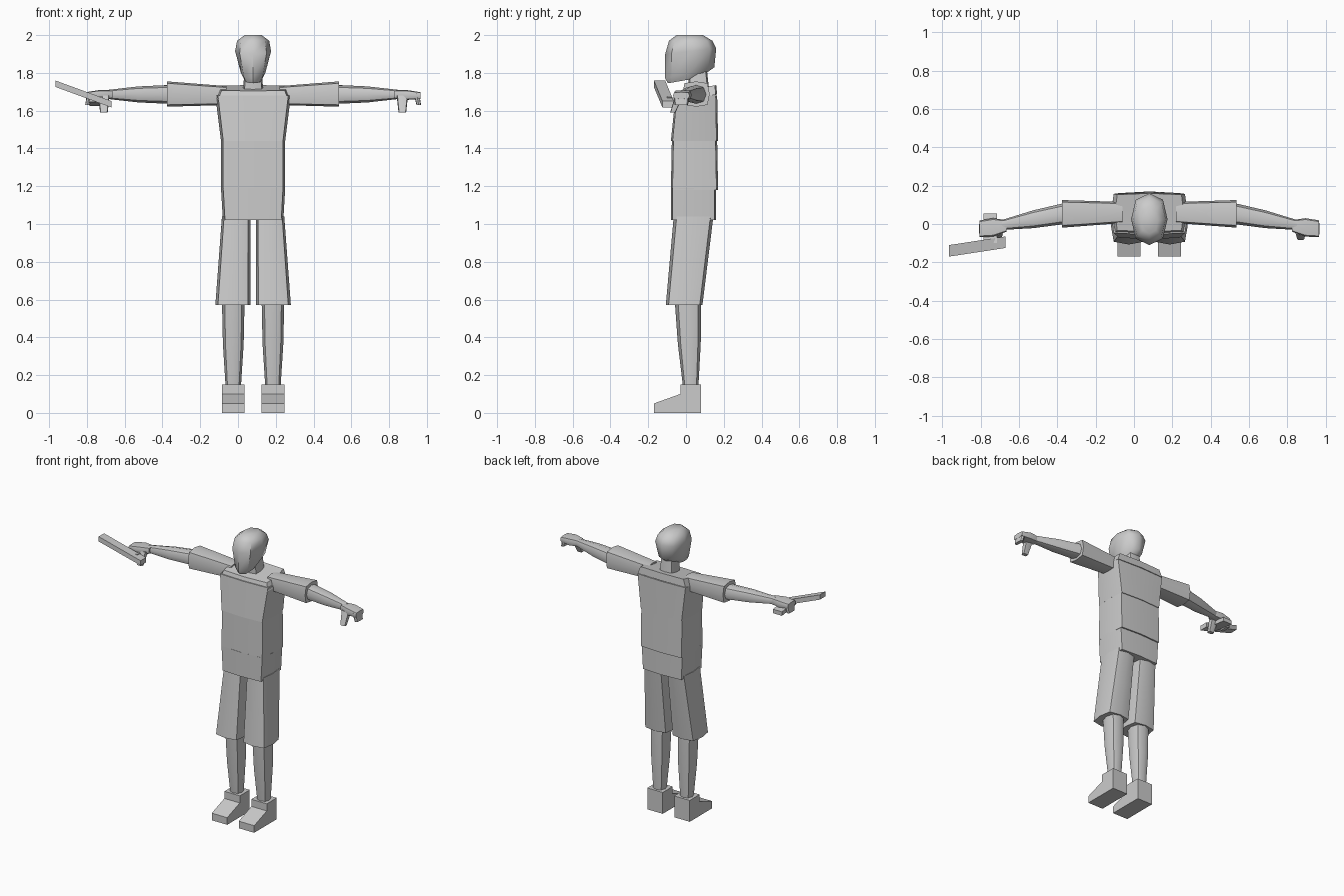
import bpy, bmesh, math
from mathutils import Vector

if "Cube" in bpy.data.objects:
    bpy.data.objects.remove(bpy.data.objects["Cube"])

BODY_MIDDLE = Vector((0.08, 0, 0))  # the long bar shifts the body off centre

clay = bpy.data.materials.new("clay_grey")
clay.use_nodes = True
clay.diffuse_color = (0.6, 0.6, 0.6, 1)
shader = clay.node_tree.nodes["Principled BSDF"]
shader.inputs["Base Color"].default_value = clay.diffuse_color


def ring_points(axis, centre, half_u, half_v, lean, squareness, side):
    """Eight points around a centre: four side middles and four corners."""
    points = []
    for u in (-1, 0, 1):
        for v in (-1, 0, 1):
            if u == 0 and v == 0:
                continue
            corner = squareness if u and v else 1
            a, b, w = u * corner * half_u, v * corner * half_v, v * corner * lean
            offset = {"x": (w, a, b), "y": (a, w, b), "z": (a, b, w)}[axis]
            point = Vector(centre) + Vector(offset)
            point.x *= side
            points.append((math.atan2(v, u), point + BODY_MIDDLE))
    points.sort(key=lambda item: item[0])
    return [point for turn, point in points]


def loft(name, axis, rings, squareness=0.85, side=1, crease=50):
    """Skin a chain of rings, each (centre, half_u, half_v, lean)."""
    bm = bmesh.new()
    loops = []
    for centre, half_u, half_v, lean in rings:
        points = ring_points(axis, centre, half_u, half_v, lean, squareness, side)
        loops.append([bm.verts.new(point) for point in points])
    for low, high in zip(loops, loops[1:]):
        for i in range(len(low)):
            bm.faces.new((low[i - 1], low[i], high[i], high[i - 1]))
    bm.faces.new(loops[0])
    bm.faces.new(loops[-1])
    bmesh.ops.recalc_face_normals(bm, faces=bm.faces)
    mesh = bpy.data.meshes.new(name)
    bm.to_mesh(mesh)
    bm.free()
    mesh.shade_smooth()
    mesh.set_sharp_from_angle(angle=math.radians(crease))
    mesh.materials.append(clay)
    part = bpy.data.objects.new(name, mesh)
    bpy.context.collection.objects.link(part)


def limb(name, axis, start, end, start_size, end_size, bulge=0.0, lean=0.0, **options):
    """Tapered part from start to end, swelling by bulge halfway along."""
    start, end = Vector(start), Vector(end)
    start_size, end_size = Vector(start_size), Vector(end_size)
    rings = []
    for t in (0, 0.5, 1):
        swell = 1 + bulge * math.sin(math.pi * t)
        half_u, half_v = start_size.lerp(end_size, t) * swell
        rings.append((start.lerp(end, t), half_u, half_v, lean))
    loft(name, axis, rings, **options)


# Torso in three stacked bands, with sloping shoulders on top
limb("hips", "z", start=(0, 0.04, 1.02), end=(0, 0.04, 1.19),
     start_size=(0.16, 0.12), end_size=(0.17, 0.12), squareness=0.93)
limb("belly", "z", start=(0, 0.045, 1.18), end=(0, 0.045, 1.44),
     start_size=(0.17, 0.125), end_size=(0.17, 0.12), squareness=0.93)
limb("chest", "z", start=(0, 0.045, 1.44), end=(0, 0.055, 1.68),
     start_size=(0.17, 0.125), end_size=(0.2, 0.11), squareness=0.93)
limb("shoulders", "z", start=(0, 0.055, 1.67), end=(0, 0.06, 1.72),
     start_size=(0.2, 0.11), end_size=(0.18, 0.1), lean=0.015, squareness=0.93)

# Neck and head, the jaw rising towards the back
limb("neck", "z", start=(0, 0.07, 1.69), end=(0, 0.06, 1.82),
     start_size=(0.055, 0.055), end_size=(0.045, 0.05))
head_rings = [((0, height_y, z), half_width, half_depth, lean)
              for z, height_y, half_width, half_depth, lean in (
                  (1.76, -0.01, 0.045, 0.085, 0.015),
                  (1.8, 0.02, 0.065, 0.13, 0.03),
                  (1.915, 0.025, 0.095, 0.135, 0.015),
                  (1.97, 0.025, 0.085, 0.115, 0),
                  (2, 0.02, 0.045, 0.07, 0))]
loft("head", "z", head_rings, squareness=0.75)

for label, side in (("left", 1), ("right", -1)):
    # Legs
    limb(label + "_shorts", "z", start=(0.107, -0.01, 0.57), end=(0.09, 0.04, 1.04),
         start_size=(0.093, 0.097), end_size=(0.075, 0.105), side=side)
    limb(label + "_calf", "z", start=(0.105, 0.025, 0.13), end=(0.105, 0.01, 0.6),
         start_size=(0.04, 0.04), end_size=(0.06, 0.07), bulge=0.1,
         squareness=0.75, side=side)
    limb(label + "_foot", "y", start=(0.105, -0.17, 0.025), end=(0.105, -0.03, 0.05),
         start_size=(0.06, 0.025), end_size=(0.06, 0.05),
         squareness=1, side=side, crease=30)
    limb(label + "_ankle", "y", start=(0.105, -0.03, 0.075), end=(0.105, 0.08, 0.075),
         start_size=(0.06, 0.075), end_size=(0.06, 0.075),
         squareness=1, side=side, crease=30)

    # Arms
    limb(label + "_sleeve", "x", start=(0.14, 0.06, 1.68), end=(0.455, 0.053, 1.688),
         start_size=(0.055, 0.05), end_size=(0.072, 0.067), side=side)
    limb(label + "_forearm", "x", start=(0.44, 0.055, 1.686), end=(0.77, -0.005, 1.686),
         start_size=(0.055, 0.05), end_size=(0.026, 0.024), bulge=0.15,
         squareness=0.75, side=side)

    # Curled hand
    limb(label + "_palm", "x", start=(0.745, -0.01, 1.686), end=(0.885, -0.025, 1.68),
         start_size=(0.03, 0.022), end_size=(0.044, 0.018), bulge=0.3, side=side)
    limb(label + "_fingers", "z", start=(0.877, -0.025, 1.63), end=(0.865, -0.025, 1.69),
         start_size=(0.012, 0.036), end_size=(0.015, 0.042), side=side)
    limb(label + "_thumb", "z", start=(0.79, -0.07, 1.59), end=(0.79, -0.035, 1.68),
         start_size=(0.02, 0.014), end_size=(0.03, 0.022), side=side)

# Held bar with its cross handle
limb("bar", "x", start=(0.75, -0.095, 1.634), end=(1.045, -0.14, 1.742),
     start_size=(0.03, 0.017), end_size=(0.03, 0.017),
     squareness=1, side=-1, crease=30)
limb("bar_handle", "y", start=(0.83, -0.1, 1.66), end=(0.83, 0.055, 1.64),
     start_size=(0.035, 0.014), end_size=(0.035, 0.014),
     squareness=1, side=-1, crease=30)
